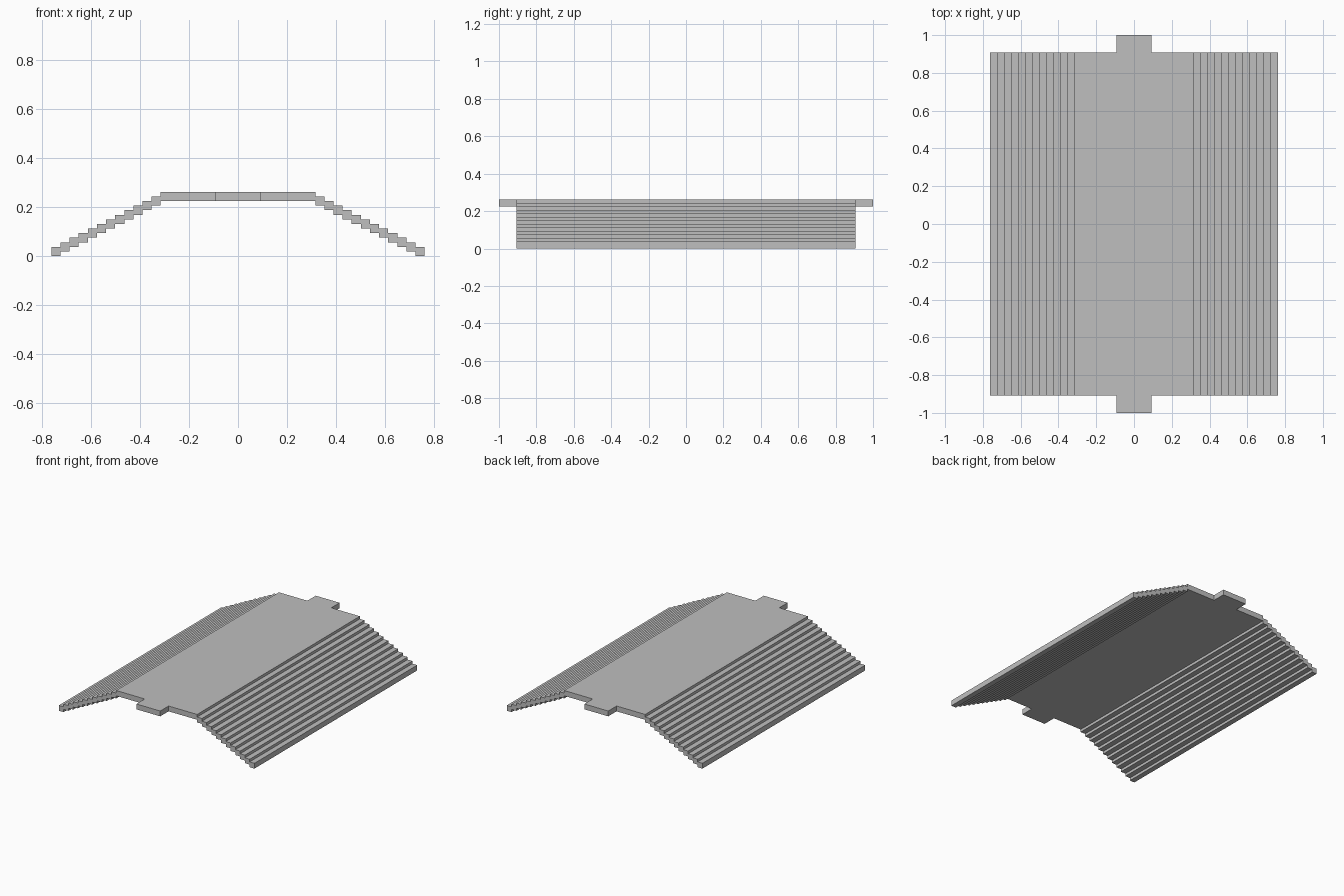
import bpy
import bmesh
from mathutils import Vector

cube = bpy.data.objects.get("Cube")
if cube:
    bpy.data.objects.remove(cube, do_unlink=True)

STEPS = 12
RUN = 0.0373            # tread depth
RISE = 0.01875          # drop per step
THICK = 2 * RISE        # plate thickness
TOP = STEPS * RISE + THICK
DECK = 0.316            # half width of the flat deck
HALF_LENGTH = 0.907
TAB = 0.093             # half width of the end tabs

grey = bpy.data.materials.new("light grey")
grey.use_nodes = True
colour = (0.52, 0.52, 0.52, 1)
grey.diffuse_color = colour
grey.node_tree.nodes["Principled BSDF"].inputs["Base Color"].default_value = colour


def extrude_profile(name, profile, y0, y1):
    """Extrude a closed x-z outline along y."""
    bm = bmesh.new()
    face = bm.faces.new([bm.verts.new((x, y0, z)) for x, z in profile])
    result = bmesh.ops.extrude_face_region(bm, geom=[face], use_keep_orig=True)
    moved = [v for v in result["geom"] if isinstance(v, bmesh.types.BMVert)]
    bmesh.ops.translate(bm, verts=moved, vec=Vector((0, y1 - y0, 0)))
    bmesh.ops.recalc_face_normals(bm, faces=bm.faces)
    mesh = bpy.data.meshes.new(name)
    bm.to_mesh(mesh)
    bm.free()
    mesh.materials.append(grey)
    obj = bpy.data.objects.new(name, mesh)
    bpy.context.collection.objects.link(obj)
    return obj


# Stepped upper and lower outlines of the right-hand half
upper, lower = [], []
for i in range(STEPS + 1):
    inner = DECK + (i - 1) * RUN
    outer = DECK + i * RUN
    top = TOP - i * RISE
    if i:
        upper.append((inner, top))
        lower.append((inner, top - THICK))
    upper.append((outer, top))
    if i < STEPS:
        lower.append((outer, top - THICK))
lower.append((DECK + STEPS * RUN, 0))

# The underside steps meet the treads above, giving a continuous folded plate
half = upper + lower[::-1]
mirrored = [(-x, z) for x, z in reversed(half)]
extrude_profile("stepped_deck", half + mirrored, -HALF_LENGTH, HALF_LENGTH)

# Short tabs on the front and back ends of the deck
tab_outline = [(-TAB, TOP - THICK), (TAB, TOP - THICK), (TAB, TOP), (-TAB, TOP)]
for name, side in (("front_tab", -1), ("back_tab", 1)):
    extrude_profile(name, tab_outline, side * HALF_LENGTH, side)
